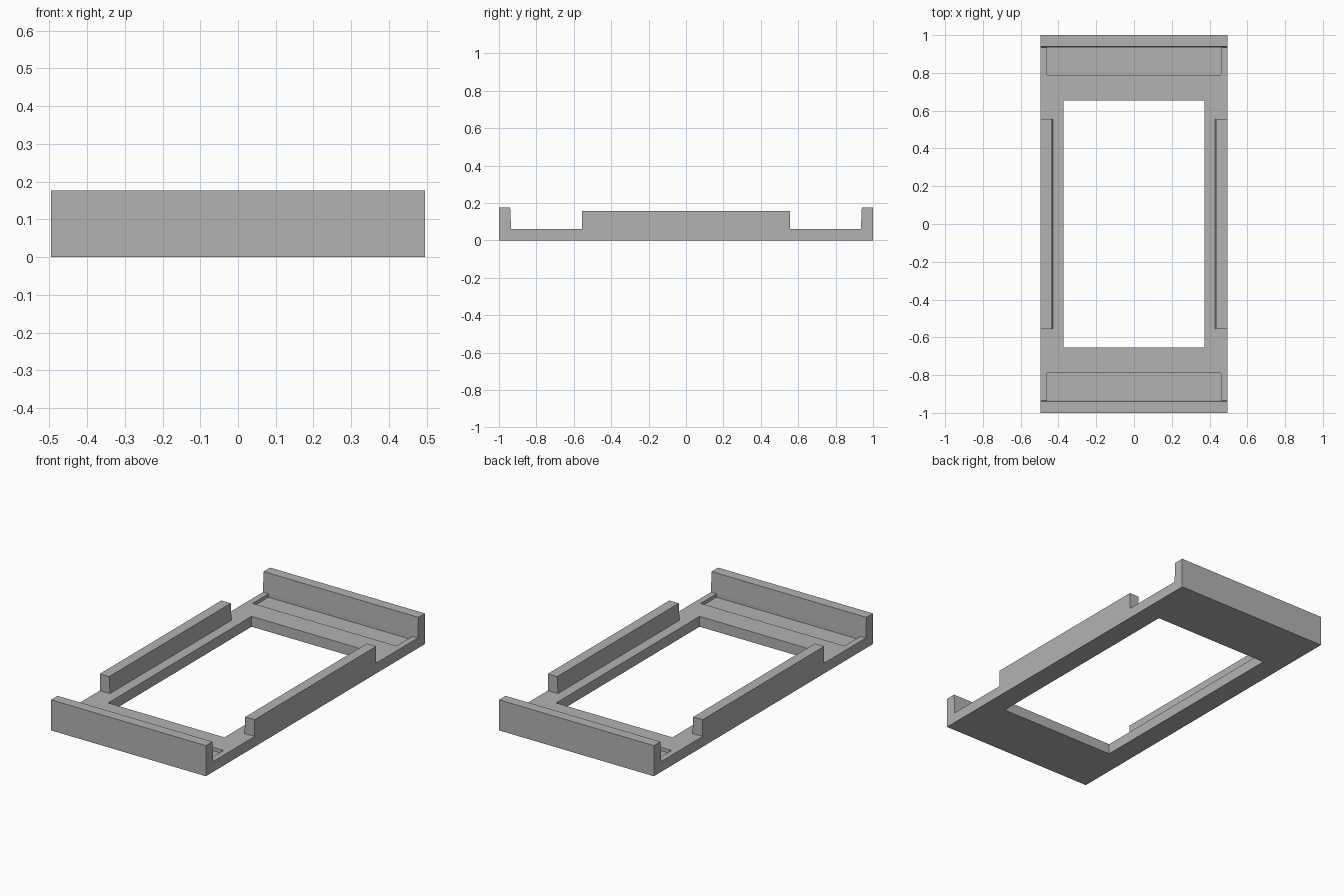
import bpy
import bmesh
from mathutils import Vector

cube = bpy.data.objects.get("Cube")
if cube:
    bpy.data.objects.remove(cube, do_unlink=True)

grey = bpy.data.materials.new("plain grey")
grey.use_nodes = True
colour = (0.45, 0.45, 0.45, 1)
grey.diffuse_color = colour
grey.node_tree.nodes["Principled BSDF"].inputs["Base Color"].default_value = colour

HALF_W, HALF_L = 0.495, 1.0
BASE_H, RAIL_H, WALL_H = 0.06, 0.157, 0.177
WALL_IN, RAIL_IN, DRAFT = 0.935, 0.43, 0.005


def prism(name, profile, direction):
    """Closed solid from a flat outline swept along a direction."""
    bm = bmesh.new()
    face = bm.faces.new([bm.verts.new(p) for p in profile])
    swept = bmesh.ops.extrude_face_region(bm, geom=[face])["geom"]
    verts = [v for v in swept if isinstance(v, bmesh.types.BMVert)]
    bmesh.ops.translate(bm, verts=verts, vec=Vector(direction))
    bmesh.ops.recalc_face_normals(bm, faces=bm.faces)
    mesh = bpy.data.meshes.new(name)
    bm.to_mesh(mesh)
    bm.free()
    mesh.materials.append(grey)
    obj = bpy.data.objects.new(name, mesh)
    bpy.context.collection.objects.link(obj)
    return obj


def block(name, x0, x1, y0, y1, z0, z1):
    outline = [(x0, y0, z0), (x1, y0, z0), (x1, y1, z0), (x0, y1, z0)]
    return prism(name, outline, (0, 0, z1 - z0))


def combine(target, tool, operation):
    mod = target.modifiers.new(tool.name, "BOOLEAN")
    mod.operation = operation
    mod.solver = "EXACT"
    mod.object = tool
    tool.hide_render = True
    tool.hide_set(True)
    bpy.context.view_layer.objects.active = target
    bpy.ops.object.modifier_apply(modifier=mod.name)
    bpy.data.objects.remove(tool, do_unlink=True)


# Base plate and end walls share one lengthwise profile
half = [(HALF_L, 0), (HALF_L, WALL_H), (WALL_IN + DRAFT, WALL_H), (WALL_IN, BASE_H)]
outline = half + [(-y, z) for y, z in reversed(half)]
frame = prism("tray_frame", [(-HALF_W, y, z) for y, z in outline], (2 * HALF_W, 0, 0))

# Central opening
combine(frame, block("opening_cutter", -0.372, 0.372, -0.655, 0.655, -0.1, 0.1), "DIFFERENCE")

# Shallow pockets beside the end walls
for s in (-1, 1):
    y0, y1 = sorted((s * 0.79, s * WALL_IN))
    combine(frame, block("pocket_cutter", -0.46, 0.46, y0, y1, 0.04, 0.08), "DIFFERENCE")

# Side rails, slightly tapered on the inner face
for s in (-1, 1):
    rail = [(HALF_W, 0), (HALF_W, RAIL_H), (RAIL_IN + DRAFT, RAIL_H),
            (RAIL_IN, BASE_H), (RAIL_IN, 0)]
    combine(frame, prism("side_rail", [(s * x, -0.555, z) for x, z in rail],
                         (0, 1.11, 0)), "UNION")
